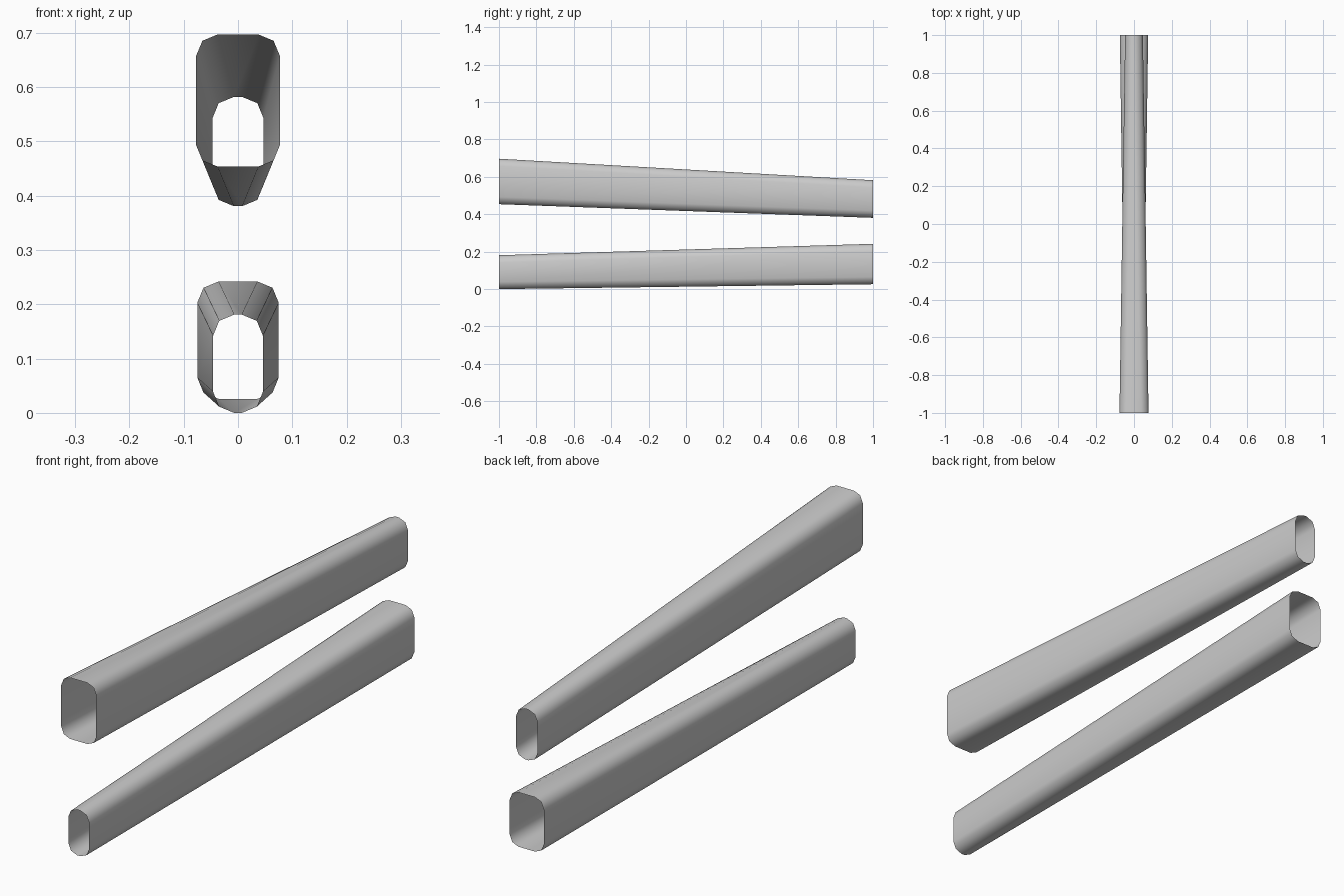
import bpy
import bmesh
from math import sin, cos, pi

cube = bpy.data.objects.get("Cube")
if cube:
    bpy.data.objects.remove(cube, do_unlink=True)

# Plain grey surface
grey = bpy.data.materials.new("plain_grey")
grey.use_nodes = True
colour = (0.6, 0.6, 0.6, 1)
grey.diffuse_color = colour
grey.node_tree.nodes["Principled BSDF"].inputs["Base Color"].default_value = colour

RADIUS = 0.039


def ring(bm, y, half_width, low, high):
    """Rounded rectangle with two-segment corners."""
    corners = [(1, high - RADIUS), (-1, high - RADIUS),
               (-1, low + RADIUS), (1, low + RADIUS)]
    verts = []
    for i, (side, z) in enumerate(corners):
        for step in range(3):
            a = i * pi / 2 + step * pi / 4
            x = side * (half_width - RADIUS) + RADIUS * cos(a)
            verts.append(bm.verts.new((x, y, z + RADIUS * sin(a))))
    return verts


def open_tube(name, front, back):
    """Tapered sleeve, open at both ends."""
    bm = bmesh.new()
    a, b = ring(bm, -1, *front), ring(bm, 1, *back)
    for i in range(len(a)):
        j = (i + 1) % len(a)
        bm.faces.new((a[i], b[i], b[j], a[j])).smooth = True
    bm.normal_update()
    # Make the skin face outward
    if sum(f.normal.x * f.calc_center_median().x for f in bm.faces) < 0:
        bmesh.ops.reverse_faces(bm, faces=bm.faces[:])
    mesh = bpy.data.meshes.new(name)
    bm.to_mesh(mesh)
    bm.free()
    mesh.materials.append(grey)
    obj = bpy.data.objects.new(name, mesh)
    bpy.context.collection.objects.link(obj)
    return obj


# Each end: half width, bottom height, top height
open_tube("upper_tube", (0.077, 0.454, 0.697), (0.047, 0.381, 0.582))
open_tube("lower_tube", (0.046, 0.0, 0.181), (0.075, 0.026, 0.242))
